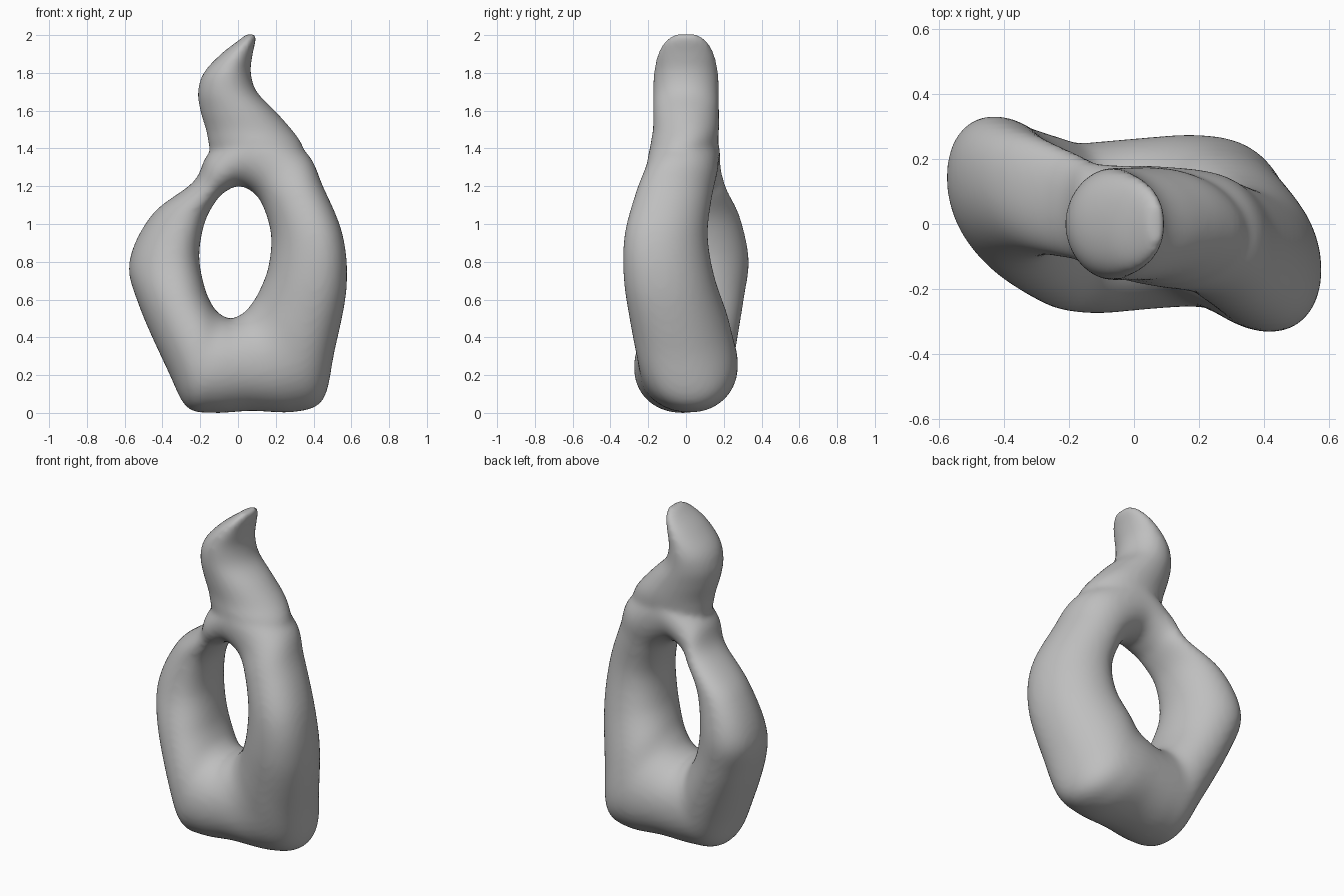
import bpy, bmesh, math

if "Cube" in bpy.data.objects:
    bpy.data.objects.remove(bpy.data.objects["Cube"])

grey = bpy.data.materials.new("stone grey")
grey.diffuse_color = (0.52, 0.52, 0.52, 1)
grey.use_nodes = True
grey.node_tree.nodes["Principled BSDF"].inputs["Base Color"].default_value = grey.diffuse_color


def spline(rows, steps, closed):
    """Catmull-Rom interpolation through rows of numbers."""
    n, out = len(rows), []
    for i in range(n if closed else n - 1):
        pick = (lambda k: rows[k % n]) if closed else (lambda k: rows[max(0, min(n - 1, k))])
        quad = list(zip(pick(i - 1), pick(i), pick(i + 1), pick(i + 2)))
        for s in range(steps):
            t = s / steps
            out.append([0.5 * (2 * b + (c - a) * t + (2 * a - 5 * b + 4 * c - d) * t * t
                               + (3 * b - a - 3 * c + d) * t ** 3) for a, b, c, d in quad])
    if not closed:
        out.append(rows[-1])
    return out


def loft(stations, sides, closed, power, verts, faces):
    """Skin rounded sections spanning two points (ax, az)-(bx, bz) with y centre, half depth, tilt."""
    base, n = len(verts), len(stations)
    for ax, az, bx, bz, yc, h, tilt in stations:
        for k in range(sides):
            a = 2 * math.pi * k / sides
            c, s = math.cos(a), math.sin(a)
            u = math.copysign(abs(c) ** (2 / power), c)
            v = math.copysign(abs(s) ** (2 / power), s)
            f = (u + 1) / 2
            verts.append((ax + (bx - ax) * f, yc + tilt * u + h * v, az + (bz - az) * f))
    for i in range(n if closed else n - 1):
        j = (i + 1) % n
        for k in range(sides):
            m = (k + 1) % sides
            faces.append((base + i * sides + k, base + i * sides + m,
                          base + j * sides + m, base + j * sides + k))
    if not closed:
        faces.append(tuple(base + k for k in reversed(range(sides))))
        faces.append(tuple(base + (n - 1) * sides + k for k in range(sides)))


verts, faces = [], []

# Twisted ring: inner x, z, outer x, z, y centre, half depth, tilt
ring = [
    (-0.03, 0.50, 0.07, 0.01, 0.00, 0.265, 0.00),
    (0.03, 0.53, 0.30, 0.005, 0.01, 0.265, 0.01),
    (0.07, 0.575, 0.45, 0.07, 0.00, 0.262, 0.01),
    (0.11, 0.64, 0.51, 0.32, -0.035, 0.255, -0.02),
    (0.16, 0.77, 0.575, 0.66, -0.09, 0.235, -0.04),
    (0.175, 0.94, 0.555, 0.94, -0.105, 0.215, -0.045),
    (0.13, 1.10, 0.45, 1.20, -0.065, 0.20, -0.03),
    (0.07, 1.175, 0.355, 1.385, -0.025, 0.19, -0.01),
    (0.00, 1.20, 0.10, 1.54, -0.005, 0.185, 0.00),
    (-0.06, 1.175, -0.145, 1.385, 0.015, 0.17, 0.01),
    (-0.11, 1.13, -0.235, 1.225, 0.05, 0.165, 0.02),
    (-0.175, 1.01, -0.455, 1.05, 0.095, 0.185, 0.045),
    (-0.205, 0.83, -0.575, 0.80, 0.105, 0.222, 0.045),
    (-0.175, 0.66, -0.525, 0.57, 0.06, 0.245, 0.03),
    (-0.13, 0.56, -0.37, 0.22, 0.01, 0.26, 0.00),
    (-0.09, 0.52, -0.27, 0.03, -0.01, 0.26, -0.01),
    (-0.06, 0.505, -0.13, 0.00, -0.01, 0.265, -0.01),
]
loft(spline(ring, 8, True), 40, True, 2.1, verts, faces)

# Flame-like crest: height, left x, right x, y centre, half depth
crest = [
    (1.25, -0.07, 0.33, -0.02, 0.14), (1.33, -0.135, 0.36, -0.015, 0.17),
    (1.42, -0.155, 0.34, -0.01, 0.178), (1.50, -0.17, 0.285, 0.0, 0.175),
    (1.60, -0.20, 0.195, 0.0, 0.175), (1.70, -0.212, 0.10, 0.0, 0.174),
    (1.80, -0.182, 0.068, 0.0, 0.17), (1.90, -0.09, 0.078, 0.0, 0.15),
    (1.97, 0.0, 0.094, 0.0, 0.11), (2.005, 0.045, 0.098, 0.0, 0.06),
]
rows = [(x0, z, x1, z, yc, h, -0.03 * max(0, 1.5 - z) / 0.2) for z, x0, x1, yc, h in crest]
loft(spline(rows, 6, False), 40, False, 2.0, verts, faces)

# Fuse both volumes into one smooth body
mesh = bpy.data.meshes.new("sculpture_body")
mesh.from_pydata(verts, [], faces)
mesh.materials.append(grey)
body = bpy.data.objects.new("sculpture_body", mesh)
bpy.context.collection.objects.link(body)

bm = bmesh.new()
bm.from_mesh(mesh)
bmesh.ops.recalc_face_normals(bm, faces=bm.faces)
bm.to_mesh(mesh)
bm.free()

fuse = body.modifiers.new("fuse", 'REMESH')
fuse.mode = 'VOXEL'
fuse.voxel_size = 0.014
fuse.use_smooth_shade = True
soften = body.modifiers.new("soften", 'SMOOTH')
soften.factor = 0.5
soften.iterations = 14
